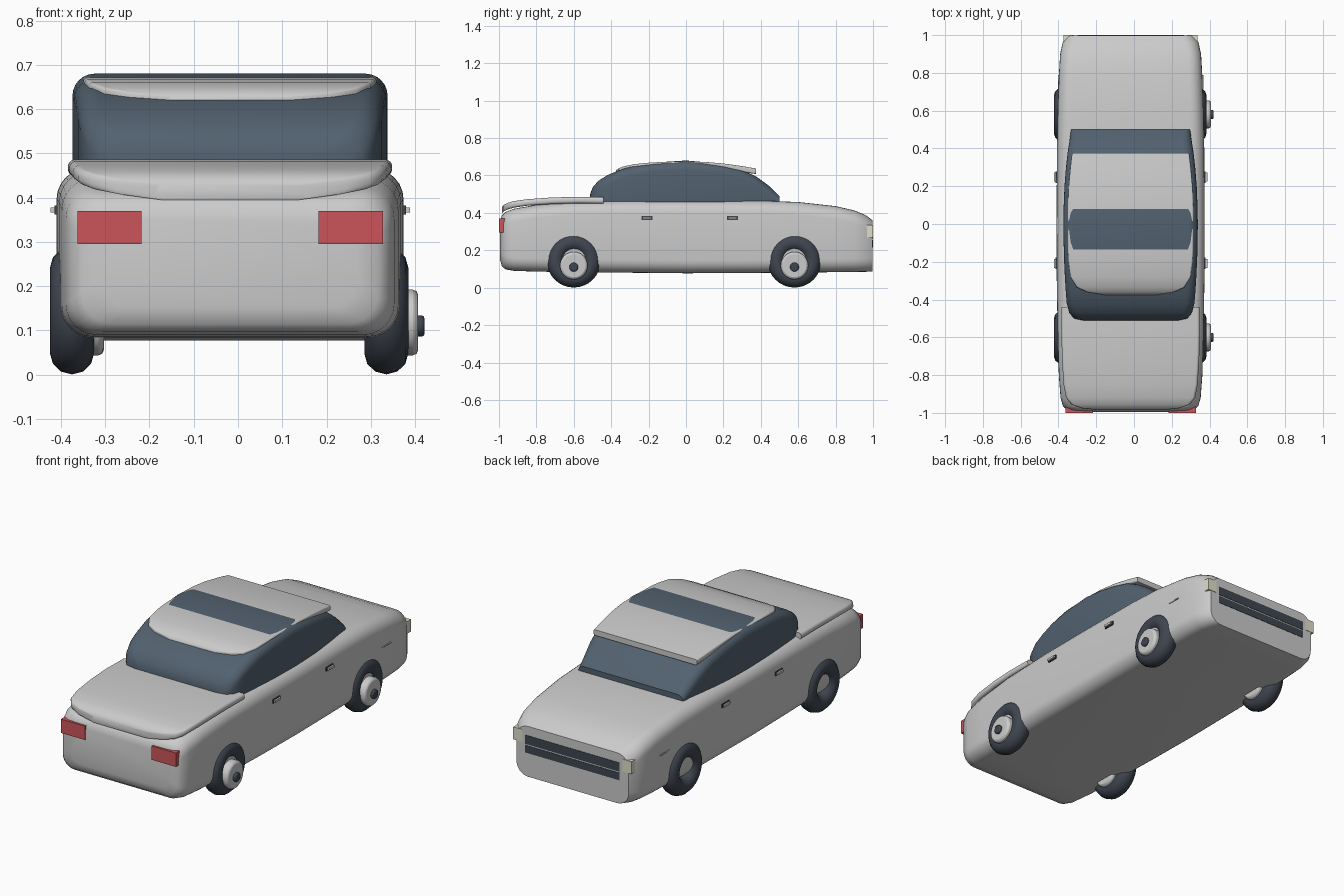
import bpy, bmesh, math

if "Cube" in bpy.data.objects:
    bpy.data.objects.remove(bpy.data.objects["Cube"])

CX = -0.018  # centre line of the body


def mat(name, c):
    m = bpy.data.materials.new(name)
    m.diffuse_color = (*c, 1)
    m.use_nodes = True
    m.node_tree.nodes["Principled BSDF"].inputs["Base Color"].default_value = m.diffuse_color
    return m


GLASS = mat("dark_glass", (0.085, 0.12, 0.16))
RUBBER = mat("rubber", (0.05, 0.06, 0.08))
RED = mat("red_lens", (0.6, 0.09, 0.1))
CREAM = mat("cream_lens", (0.75, 0.73, 0.6))
CHROME = mat("chrome", (0.75, 0.75, 0.75))


def finish(o, name, material=None, angle=None):
    o.name = name
    if material:
        o.data.materials.append(material)
    if angle:
        bpy.ops.object.select_all(action='DESELECT')
        o.select_set(True)
        bpy.context.view_layer.objects.active = o
        bpy.ops.object.shade_smooth_by_angle(angle=math.radians(angle))
    return o


def loft(name, stations, radius, material=None, angle=40):
    """Skin rounded-rectangle sections; station = (y, half width, bottom, top)."""
    bm = bmesh.new()
    rings = []
    for y, hw, z0, z1 in stations:
        r = min(radius, hw * 0.9, (z1 - z0) * 0.49)
        ring = []
        for k, (sx, sz) in enumerate([(1, 1), (-1, 1), (-1, -1), (1, -1)]):
            cx = CX + sx * (hw - r)
            cz = z1 - r if sz > 0 else z0 + r
            for i in range(7):
                a = math.pi / 2 * (k + i / 6)
                ring.append(bm.verts.new((cx + r * math.cos(a), y, cz + r * math.sin(a))))
        rings.append(ring)
    n = len(rings[0])
    for a, b in zip(rings, rings[1:]):
        for i in range(n):
            bm.faces.new((a[i], a[(i + 1) % n], b[(i + 1) % n], b[i]))
    bm.faces.new(rings[0])
    bm.faces.new(rings[-1])
    bmesh.ops.recalc_face_normals(bm, faces=bm.faces)
    me = bpy.data.meshes.new(name)
    bm.to_mesh(me)
    bm.free()
    o = bpy.data.objects.new(name, me)
    bpy.context.collection.objects.link(o)
    return finish(o, name, material, angle)


def box(name, x, y, z, material=None):
    bpy.ops.mesh.primitive_cube_add(size=1, location=[sum(v) / 2 for v in (x, y, z)])
    o = bpy.context.object
    o.scale = [v[1] - v[0] for v in (x, y, z)]
    return finish(o, name, material)


def disc(name, x0, x1, y, z, r, material, bevel):
    bpy.ops.mesh.primitive_cylinder_add(vertices=24, radius=r, depth=x1 - x0,
                                        location=((x0 + x1) / 2, y, z), rotation=(0, math.pi / 2, 0))
    o = bpy.context.object
    b = o.modifiers.new("bevel", 'BEVEL')
    b.width, b.segments = bevel, 2
    return finish(o, name, material, 35)


# Main body shell
loft("body", [
    (-0.994, 0.29, 0.15, 0.35), (-0.985, 0.335, 0.115, 0.385), (-0.965, 0.358, 0.098, 0.405),
    (-0.92, 0.371, 0.09, 0.422), (-0.8, 0.38, 0.086, 0.443), (-0.6, 0.386, 0.083, 0.46),
    (-0.3, 0.391, 0.08, 0.466), (0, 0.392, 0.077, 0.466), (0.4, 0.39, 0.079, 0.465),
    (0.6, 0.386, 0.081, 0.458), (0.8, 0.379, 0.083, 0.436), (0.9, 0.373, 0.084, 0.413),
    (0.96, 0.36, 0.085, 0.388), (0.998, 0.337, 0.087, 0.36)], 0.07)

# Glass cabin
loft("cabin", [
    (-0.512, 0.25, 0.42, 0.5), (-0.5, 0.3, 0.42, 0.535), (-0.47, 0.325, 0.42, 0.57),
    (-0.42, 0.338, 0.42, 0.602), (-0.36, 0.343, 0.42, 0.627), (-0.28, 0.348, 0.42, 0.652),
    (-0.17, 0.353, 0.42, 0.669), (0, 0.356, 0.42, 0.68), (0.1, 0.354, 0.42, 0.671),
    (0.2, 0.35, 0.42, 0.656), (0.3, 0.342, 0.42, 0.632), (0.38, 0.333, 0.42, 0.591),
    (0.45, 0.322, 0.42, 0.54), (0.5, 0.315, 0.42, 0.49)], 0.05, GLASS)

# Curved plates: roof skin and deck lid
loft("roof_panel", [(y, hw, z - 0.03, z) for y, hw, z in [
    (-0.375, 0.14, 0.628), (-0.36, 0.23, 0.638), (-0.335, 0.285, 0.648), (-0.28, 0.318, 0.66),
    (-0.2, 0.328, 0.668), (-0.15, 0.331, 0.671), (0, 0.333, 0.674), (0.1, 0.332, 0.6725),
    (0.2, 0.328, 0.664), (0.3, 0.319, 0.65), (0.375, 0.31, 0.637)]], 0.008)
loft("deck_lid", [(y, hw, z - 0.035, z) for y, hw, z in [
    (-0.985, 0.17, 0.43), (-0.975, 0.26, 0.442), (-0.955, 0.315, 0.453), (-0.92, 0.342, 0.463),
    (-0.85, 0.355, 0.473), (-0.72, 0.363, 0.482), (-0.58, 0.366, 0.486), (-0.44, 0.366, 0.484)]], 0.015)

# Wheels: tyre, hub and hub cap, same offset on both sides
for side, wx in (("right", 0.335), ("left", -0.375)):
    for end, wy in (("front", -0.6), ("back", 0.58)):
        bpy.ops.mesh.primitive_torus_add(location=(wx, wy, 0.145), rotation=(0, math.pi / 2, 0),
                                         major_radius=0.094, minor_radius=0.046,
                                         major_segments=32, minor_segments=12)
        o = bpy.context.object
        o.scale = (1.03, 1.03, 1.08)
        finish(o, f"tyre_{end}_{side}", RUBBER, 40)
        disc(f"hub_{end}_{side}", wx + 0.01, wx + 0.072, wy, 0.118, 0.074, CHROME, 0.012)
        disc(f"hub_cap_{end}_{side}", wx + 0.06, wx + 0.086, wy, 0.11, 0.024, RUBBER, 0.006)

# Parts repeated on both sides
for side, s in (("right", 1), ("left", -1)):
    def span(a, b):
        return sorted((CX + s * a, CX + s * b))
    box(f"red_light_{side}", span(0.2, 0.345), (-1, -0.945), (0.295, 0.37), RED)
    box(f"cream_light_{side}", span(0.3, 0.355), (0.943, 1.0), (0.268, 0.335), CREAM)
    box(f"side_trim_{side}", span(0.36, 0.385), (0.715, 0.79), (0.294, 0.3))
    for y in (-0.208, 0.248):
        box(f"handle_base_{side}", span(0.37, 0.397), (y - 0.03, y + 0.03), (0.362, 0.382), RUBBER)
        box(f"handle_{side}", span(0.38, 0.406), (y - 0.024, y + 0.024), (0.366, 0.378))

# Grille: dark strips on the flat end
box("grille_upper", (-0.3, 0.265), (0.98, 1.0), (0.262, 0.31), RUBBER)
box("grille_lower", (-0.3, 0.265), (0.98, 1.0), (0.215, 0.255), RUBBER)
